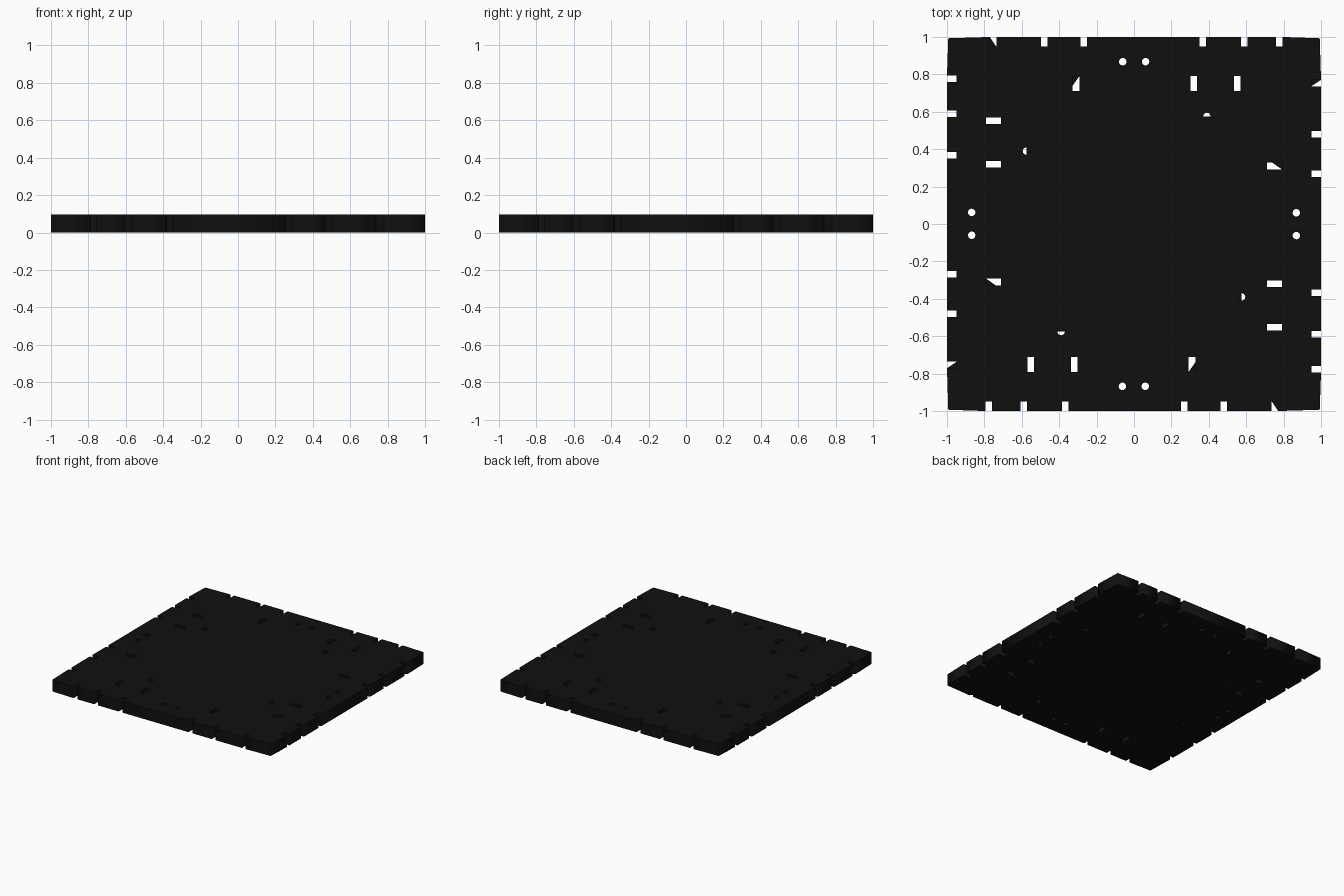
import bpy, math
from mathutils import Vector

if "Cube" in bpy.data.objects:
    bpy.data.objects.remove(bpy.data.objects["Cube"])

H = 0.095                      # slab thickness
W = 0.0175                     # half width of notches and slots
C = 0.993                      # slightly drawn-in corners


def turn(pts, k):
    """Rotate 2D points by k quarter turns."""
    for _ in range(k):
        pts = [(-y, x) for x, y in pts]
    return pts


def circle(cx, cy, r=0.02, n=20):
    return [(cx + r * math.cos(2 * math.pi * i / n),
             cy + r * math.sin(2 * math.pi * i / n)) for i in range(n)]


def rect(x0, x1, y0, y1):
    return [(x0, y0), (x1, y0), (x1, y1), (x0, y1)]


def plate(name, loops, z0, z1):
    """Filled plate with holes, extruded between two heights."""
    cu = bpy.data.curves.new(name, 'CURVE')
    cu.dimensions = '2D'
    cu.fill_mode = 'BOTH'
    cu.extrude = (z1 - z0) / 2
    for pts in loops:
        s = cu.splines.new('POLY')
        s.points.add(len(pts) - 1)
        for p, (x, y) in zip(s.points, pts):
            p.co = (x, y, 0, 1)
        s.use_cyclic_u = True
    ob = bpy.data.objects.new(name, cu)
    bpy.context.collection.objects.link(ob)
    ob.location.z = (z0 + z1) / 2
    bpy.ops.object.select_all(action='DESELECT')
    ob.select_set(True)
    bpy.context.view_layer.objects.active = ob
    bpy.ops.object.convert(target='MESH')
    ob = bpy.context.object
    ob.data.materials.clear()
    ob.data.materials.append(black)
    return ob


black = bpy.data.materials.new("black_plate")
black.diffuse_color = (0.005, 0.005, 0.005, 1)
black.use_nodes = True
black.node_tree.nodes["Principled BSDF"].inputs["Base Color"].default_value = black.diffuse_color

# One side of the outline with its edge notches, repeated four times
side = [(-C, -C)]
for x in (-0.777, -0.59, -0.367, 0.268, 0.48, 0.753):
    side += [(x - W, -1), (x - W, -0.948), (x + W, -0.948), (x + W, -1)]
outline = []
for k in range(4):
    outline += turn(side, k)

# Slots and round holes through the slab
loops = [outline]
for k in range(4):
    for x in (-0.552, -0.32, 0.31):
        loops.append(turn(rect(x - W, x + W, -0.79, -0.71), k))
    for x, y in ((-0.062, -0.868), (0.06, -0.868), (-0.39, -0.575)):
        loops.append(turn(circle(x, y), k))
plate("slab", loops, 0, H)

# Small webs on the underside that partly close some openings
webs = []
for k in range(4):
    webs.append(turn([(0.736, -0.948), (0.771, -1), (0.771, -0.948)], k))
    webs.append(turn([(0.2925, -0.79), (0.3275, -0.79), (0.3275, -0.74)], k))
    half = [(-0.39 + 0.02 * math.cos(a * math.pi / 10),
             -0.575 + 0.02 * math.sin(a * math.pi / 10)) for a in range(11)]
    webs.append(turn(half, k))
plate("underside_webs", webs, 0, 0.002)
